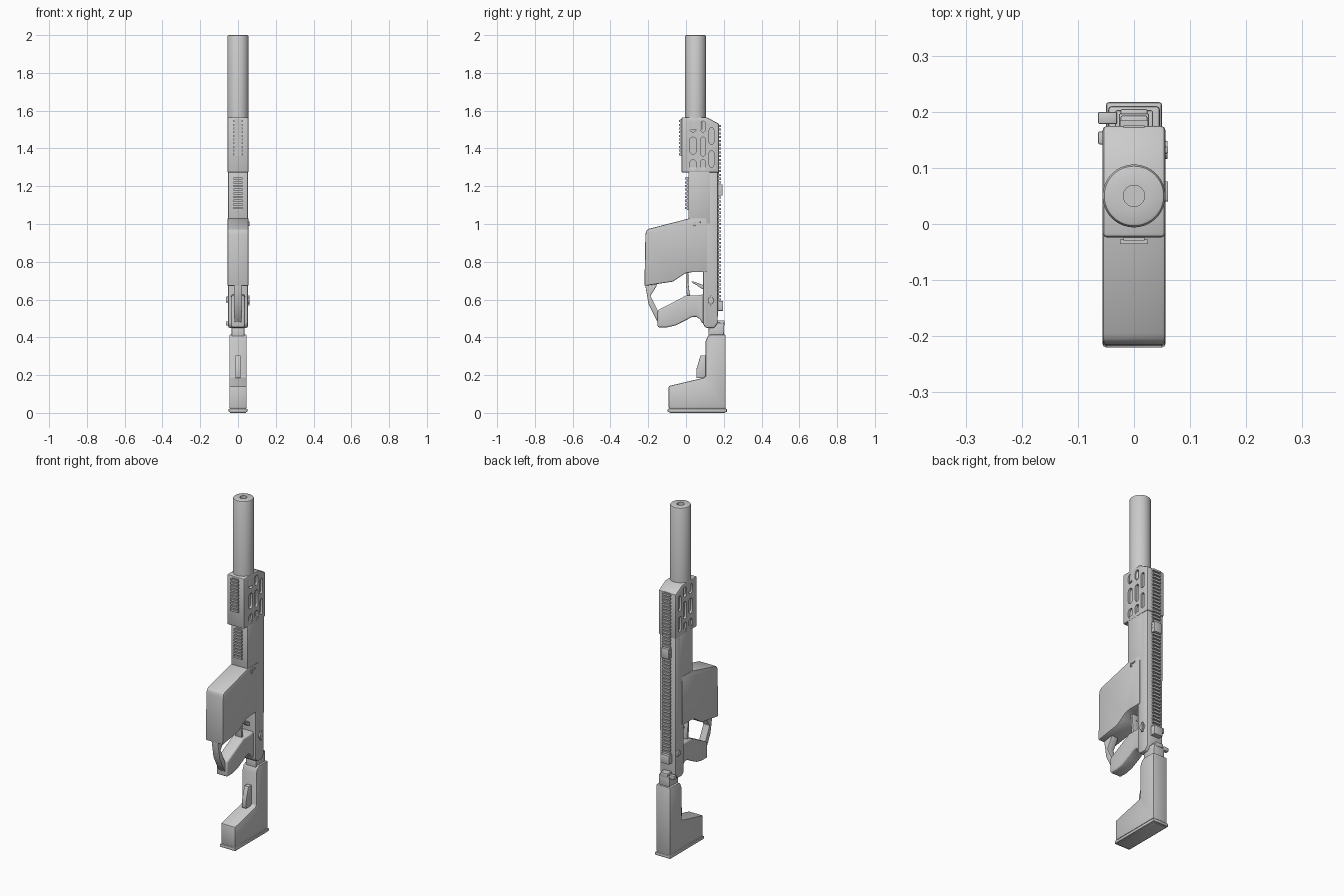
import bpy, bmesh, math
from mathutils import Matrix, Vector

if "Cube" in bpy.data.objects:
    bpy.data.objects.remove(bpy.data.objects["Cube"])

gun_grey = bpy.data.materials.new("plain_grey")
gun_grey.diffuse_color = (0.6, 0.6, 0.6, 1)
gun_grey.use_nodes = True
gun_grey.node_tree.nodes["Principled BSDF"].inputs["Base Color"].default_value = gun_grey.diffuse_color


def make(name, bm, bevel=0, segs=2, cutter=None):
    """Turn a bmesh into an object, bake bevel and cut, shade by angle."""
    bmesh.ops.recalc_face_normals(bm, faces=bm.faces)
    me = bpy.data.meshes.new(name)
    bm.to_mesh(me)
    bm.free()
    ob = bpy.data.objects.new(name, me)
    bpy.context.collection.objects.link(ob)
    if bevel:
        b = ob.modifiers.new("bevel", 'BEVEL')
        b.width, b.segments, b.limit_method = bevel, segs, 'ANGLE'
        b.angle_limit = math.radians(35)
    if cutter:
        c = ob.modifiers.new("cut", 'BOOLEAN')
        c.operation, c.object, c.solver = 'DIFFERENCE', cutter, 'EXACT'
    if ob.modifiers:
        dg = bpy.context.evaluated_depsgraph_get()
        ob.data = bpy.data.meshes.new_from_object(ob.evaluated_get(dg))
        ob.modifiers.clear()
    ob.data.materials.clear()
    ob.data.materials.append(gun_grey)
    for p in ob.data.polygons:
        p.use_smooth = True
    ob.data.set_sharp_from_angle(angle=math.radians(30))
    return ob


def add_prism(bm, pts, x0, x1):
    """Extrude a (y, z) outline from x0 to x1."""
    f = bm.faces.new([bm.verts.new((x0, y, z)) for y, z in pts])
    r = bmesh.ops.extrude_face_region(bm, geom=[f])
    vs = [v for v in r["geom"] if isinstance(v, bmesh.types.BMVert)]
    bmesh.ops.translate(bm, verts=vs, vec=(x1 - x0, 0, 0))


def prism(name, pts, half, bevel=0.005, segs=2, cutter=None):
    bm = bmesh.new()
    add_prism(bm, pts, -half, half)
    return make(name, bm, bevel, segs, cutter)


def add_box(bm, x0, x1, y0, y1, z0, z1):
    add_prism(bm, [(y0, z0), (y1, z0), (y1, z1), (y0, z1)], x0, x1)


def box(name, x0, x1, y0, y1, z0, z1, bevel=0.003):
    bm = bmesh.new()
    add_box(bm, x0, x1, y0, y1, z0, z1)
    return make(name, bm, bevel)


def lathe(name, prof, y, segs=64):
    bm = bmesh.new()
    vs = [bm.verts.new((r, y, z)) for r, z in prof]
    es = [bm.edges.new(p) for p in zip(vs, vs[1:])]
    bmesh.ops.spin(bm, geom=vs + es, cent=(0, y, 0), axis=(0, 0, 1),
                   angle=math.tau, steps=segs)
    bmesh.ops.remove_doubles(bm, verts=bm.verts, dist=1e-5)
    return make(name, bm)


def rail(name, y_base, out, z0, z1, count, half=0.025):
    """Toothed accessory rail; out is the signed tooth height along y."""
    bm = bmesh.new()
    mid = y_base + out * 0.45
    add_box(bm, -half * 0.75, half * 0.75, y_base - out * 0.4, mid, z0, z1)
    pitch = (z1 - z0) / count
    for i in range(count):
        z = z0 + pitch * (i + 0.2)
        add_box(bm, -half, half, y_base + out * 0.3, y_base + out, z, z + pitch * 0.55)
    make(name, bm)


def capsule(y, z0, z1, w):
    """Rounded slot outline."""
    r = w / 2
    top = [(y + r * math.cos(a), z1 - r + r * math.sin(a))
           for a in [math.pi * i / 6 for i in range(7)]]
    bot = [(y - r * math.cos(a), z0 + r - r * math.sin(a))
           for a in [math.pi * i / 6 for i in range(7)]]
    return top + bot


# Suppressor tube with bore
lathe("suppressor", [(0, 1.5), (0.056, 1.5), (0.056, 1.992), (0.053, 1.998),
                     (0.049, 2.0), (0.019, 2.0), (0.019, 1.92), (0, 1.92)], 0.05)

# Handguard with rows of rounded slots on both sides
bm = bmesh.new()
slots = [(0.037, 0.034, [(1.283, 1.34), (1.37, 1.46), (1.487, 1.545)]),
         (0.09, 0.028, [(1.283, 1.34), (1.36, 1.46), (1.487, 1.545)]),
         (0.135, 0.024, [(1.30, 1.39), (1.42, 1.51)])]
for y, w, spans in slots:
    for z0, z1 in spans:
        for s in (-1, 1):
            add_prism(bm, capsule(y, z0, z1, w), s * 0.043, s * 0.08)
cutter = make("slot_cutter", bm)
cutter.hide_render = True
prism("handguard", [(-0.024, 1.272), (0.175, 1.272), (0.175, 1.53),
                    (0.11, 1.565), (-0.024, 1.565)], 0.056, 0.008, 2, cutter)
bpy.data.objects.remove(cutter)

# Receiver body: long rear spine and front block
prism("receiver_spine", [(0.09, 0.47), (0.105, 0.45), (0.15, 0.45), (0.168, 0.475),
                         (0.17, 1.3), (0.09, 1.3)], 0.052, 0.008)
prism("receiver_front", [(0.012, 1.0), (0.13, 1.0), (0.13, 1.3), (0.012, 1.3)], 0.053)

# Toothed rails
rail("rear_rail", 0.168, 0.017, 0.59, 1.53, 47)
rail("handguard_front_rail", -0.024, -0.012, 1.36, 1.555, 10)
rail("receiver_front_rail", 0.012, -0.016, 1.075, 1.25, 9)

# Folded sights on the rear rail
box("front_sight", -0.024, 0.024, 0.165, 0.193, 1.15, 1.21)
box("rear_sight", -0.027, 0.027, 0.16, 0.197, 0.54, 0.592)

# Magazine housing
prism("magazine_housing", [(-0.22, 0.672), (-0.07, 0.695), (-0.035, 0.718), (-0.005, 0.738),
                           (0.03, 0.745), (0.11, 0.745), (0.11, 1.03), (0.02, 1.03),
                           (-0.195, 0.975), (-0.21, 0.965), (-0.215, 0.945)], 0.056, 0.006)

# Open front strut joining housing to grip
prism("front_strut", [(-0.218, 0.69), (-0.15, 0.69), (-0.158, 0.668), (-0.188, 0.62),
                      (-0.148, 0.54), (-0.13, 0.50), (-0.15, 0.48), (-0.198, 0.575)],
      0.021, 0.003)

# Pistol grip
prism("grip", [(-0.15, 0.453), (-0.10, 0.453), (-0.055, 0.463), (-0.01, 0.485), (0.03, 0.507),
               (0.055, 0.51), (0.075, 0.495), (0.085, 0.475), (0.11, 0.47), (0.11, 0.63),
               (0.06, 0.622), (0.0, 0.622), (-0.02, 0.61), (-0.15, 0.543)], 0.036, 0.009, 3)

# Trigger guard bar and trigger
prism("trigger_guard", [(0.0, 0.74), (0.012, 0.74), (0.012, 0.69), (0.022, 0.615),
                        (0.005, 0.615), (0.0, 0.68)], 0.02, 0.002)
prism("trigger", [(0.028, 0.697), (0.05, 0.693), (0.075, 0.682), (0.1, 0.675), (0.1, 0.65),
                  (0.075, 0.662), (0.055, 0.678), (0.035, 0.687)], 0.012, 0.002)

# Stock hinge, with pin knobs on the left
prism("stock_hinge", [(0.118, 0.40), (0.2, 0.40), (0.203, 0.475), (0.15, 0.48),
                      (0.12, 0.45)], 0.034, 0.004)
box("hinge_lug", -0.024, 0.024, 0.165, 0.205, 0.465, 0.49)
box("hinge_button", -0.064, -0.03, 0.178, 0.2, 0.462, 0.484)
box("left_button", -0.064, -0.045, 0.142, 0.165, 0.585, 0.615)

# Selector disc and bolt catch on the right
bm = bmesh.new()
bmesh.ops.create_cone(bm, cap_ends=True, segments=24, radius1=0.018, radius2=0.016, depth=0.016,
                      matrix=Matrix.Translation((0.052, 0.132, 0.595)) @ Matrix.Rotation(math.pi / 2, 4, 'Y'))
make("selector", bm)
box("selector_lever", 0.05, 0.061, 0.126, 0.138, 0.568, 0.622, 0.002)
box("catch_bar", 0.05, 0.061, 0.04, 0.076, 1.004, 1.014, 0.002)
box("catch_leg", 0.05, 0.061, 0.04, 0.05, 0.99, 1.012, 0.002)

# Shoulder stock, butt plate and cheek lever
prism("stock", [(-0.092, 0.025), (0.21, 0.025), (0.21, 0.415), (0.13, 0.415), (0.115, 0.405),
                (0.104, 0.38), (0.104, 0.193), (0.09, 0.185), (-0.092, 0.142)], 0.046, 0.006)
box("stock_base", -0.043, 0.043, -0.088, 0.208, 0.0, 0.03)
box("butt_plate", -0.05, 0.05, -0.097, 0.217, 0.004, 0.022, 0.005)
prism("stock_lever", [(0.055, 0.185), (0.11, 0.185), (0.11, 0.305), (0.077, 0.305),
                      (0.055, 0.23)], 0.014, 0.003)
